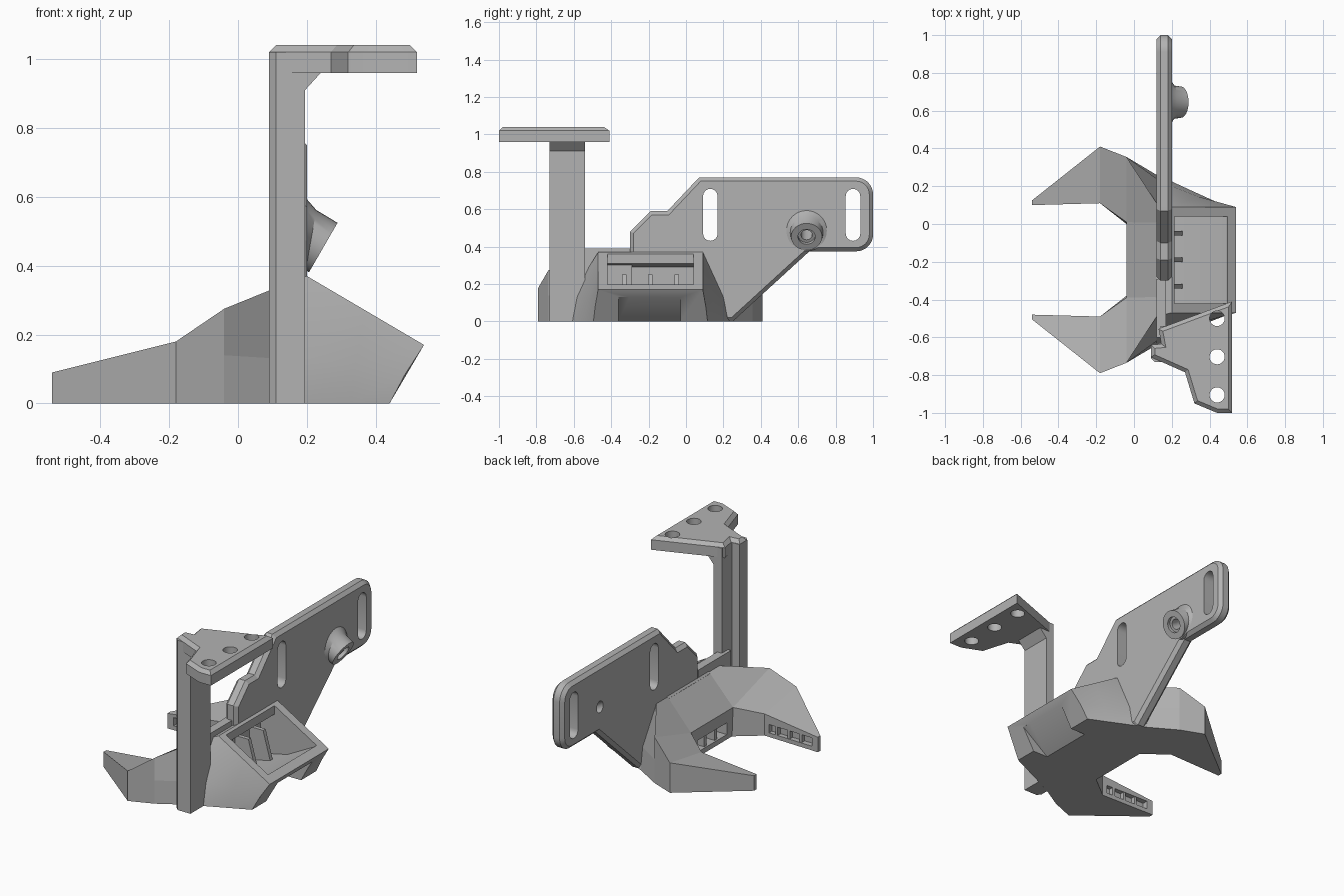
import bpy, bmesh, math
from mathutils import Vector, Matrix

if "Cube" in bpy.data.objects:
    bpy.data.objects.remove(bpy.data.objects["Cube"], do_unlink=True)

grey = bpy.data.materials.new("plain grey")
grey.use_nodes = True
grey.diffuse_color = (0.45, 0.45, 0.45, 1)
grey.node_tree.nodes["Principled BSDF"].inputs["Base Color"].default_value = grey.diffuse_color

MID = -0.19  # symmetry plane of the duct


def finish(name, bm):
    bmesh.ops.recalc_face_normals(bm, faces=bm.faces)
    mesh = bpy.data.meshes.new(name)
    bm.to_mesh(mesh)
    bm.free()
    mesh.materials.append(grey)
    obj = bpy.data.objects.new(name, mesh)
    bpy.context.collection.objects.link(obj)
    return obj


def loft(name, rings):
    """Skin matching rings of points and cap both ends."""
    bm = bmesh.new()
    rows = [[bm.verts.new(p) for p in ring] for ring in rings]
    n = len(rows[0])
    for a, b in zip(rows, rows[1:]):
        for i in range(n):
            j = (i + 1) % n
            bm.faces.new((a[i], a[j], b[j], b[i]))
    bm.faces.new(rows[0])
    bm.faces.new(rows[-1])
    return finish(name, bm)


def prism(name, outline, axis, lo, hi, chamfer=0, both=True):
    """Extrude a 2D outline along an axis, with optional chamfered rims."""
    def put(p, h):
        q = list(p)
        q.insert(axis, h)
        return q
    bm = bmesh.new()
    ends = [[bm.verts.new(put(p, h)) for p in outline] for h in (lo, hi)]
    caps = [bm.faces.new(e) for e in ends]
    for i in range(len(outline)):
        j = (i + 1) % len(outline)
        bm.faces.new((ends[0][i], ends[0][j], ends[1][j], ends[1][i]))
    if chamfer:
        bmesh.ops.recalc_face_normals(bm, faces=bm.faces)
        rims = [e for c in (caps if both else caps[1:]) for e in c.edges]
        bmesh.ops.bevel(bm, geom=rims, offset=chamfer, segments=1, affect='EDGES')
    return finish(name, bm)


def box(name, x, y, z):
    return prism(name, [(x[0], y[0]), (x[1], y[0]), (x[1], y[1]), (x[0], y[1])], 2, *z)


def arc(cx, cy, r, start, end, steps=8):
    angles = [math.radians(start + (end - start) * i / steps) for i in range(steps + 1)]
    return [(cx + r * math.cos(a), cy + r * math.sin(a)) for a in angles]


def cut(obj, cutter):
    cutter.hide_render = True
    mod = obj.modifiers.new("cut", 'BOOLEAN')
    mod.operation, mod.solver, mod.object = 'DIFFERENCE', 'EXACT', cutter
    bpy.context.view_layer.objects.active = obj
    bpy.ops.object.modifier_apply(modifier=mod.name)
    bpy.data.objects.remove(cutter, do_unlink=True)


def smooth(obj):
    bpy.ops.object.select_all(action='DESELECT')
    obj.select_set(True)
    bpy.context.view_layer.objects.active = obj
    bpy.ops.object.shade_smooth_by_angle(angle=math.radians(25))


# Upright mounting plate with rounded end and two slots
outline = [(-0.30, 0.31), (-0.30, 0.48), (-0.19, 0.59), (-0.10, 0.59), (0.07, 0.77)]
outline += arc(0.91, 0.68, 0.09, 90, 0) + arc(0.91, 0.465, 0.09, 0, -90)
outline += [(0.66, 0.375), (0.25, 0), (0.21, 0), (0.08, 0.31)]
plate = prism("mounting_plate", outline, 0, 0.12, 0.20, 0.02)
for y in (0.13, 0.893):
    slot = arc(y, 0.67, 0.039, 0, 180) + arc(y, 0.47, 0.039, 180, 360)
    cut(plate, prism("slot_cutter", slot, 0, 0, 0.4))

# Tilted, flared screw boss on the plate
tip = Vector((0.2475, 0.645, 0.4525))


def ring(center, r, tilt, n=32):
    turn = Matrix.Rotation(math.radians(tilt), 3, 'Y')
    return [Vector(center) + turn @ Vector((0, r * math.cos(t), r * math.sin(t)))
            for t in (2 * math.pi * i / n for i in range(n))]


boss = loft("screw_boss", [ring((0.17, 0.645, 0.49), 0.115, 0), ring((0.20, 0.645, 0.485), 0.108, 0),
                           ring((0.212, 0.645, 0.475), 0.088, 10), ring(tip, 0.083, 30)])
axis = Vector((0.866, 0, -0.5))


def bore(r, back):
    return loft("bore_cutter", [ring(tip - axis * back, r, 30), ring(tip + axis * 0.1, r, 30)])


cut(plate, bore(0.03, 0.3))
cut(boss, bore(0.03, 0.3))
cut(boss, bore(0.046, 0.02))
smooth(boss)
smooth(plate)

# Post with a stepped section, gusset and flat top bracket
prism("post", [(0.09, -0.71), (0.11, -0.73), (0.195, -0.73), (0.195, -0.54),
               (0.14, -0.54), (0.14, -0.635), (0.09, -0.635)], 2, 0, 1.02)
prism("post_gusset", [(0.18, 0.89), (0.195, 0.91), (0.245, 0.965), (0.18, 0.965)], 1, -0.73, -0.54)
bracket = prism("top_bracket", [(0.09, -0.705), (0.27, -0.785), (0.32, -0.95), (0.44, -1.0),
                                (0.52, -1.0), (0.52, -0.41), (0.13, -0.555), (0.145, -0.635),
                                (0.09, -0.64)], 2, 0.96, 1.04, 0.02, False)
for y in (-0.50, -0.703, -0.905):
    cut(bracket, prism("hole_cutter", arc(0.44, y, 0.04, 0, 345, 23), 2, 0.9, 1.1))
smooth(bracket)
box("post_web", (0.12, 0.17), (-0.60, -0.29), (0.15, 0.39))


# Duct body: sections run from the bridge to the slanted inlet
def full(section):
    right = [(x, MID - w, z) for x, w, z in section]
    left = [(x, MID + w, z) for x, w, z in reversed(section)]
    return right + left


body = loft("duct_body", [
    full([(0.11, 0.455, 0), (0.11, 0.43, 0.13), (0.11, 0.30, 0.335)]),
    full([(0.20, 0.415, 0), (0.20, 0.39, 0.13), (0.20, 0.28, 0.37)]),
    full([(0.33, 0.355, 0), (0.34, 0.335, 0.11), (0.37, 0.28, 0.27)]),
    full([(0.44, 0.305, 0), (0.485, 0.295, 0.085), (0.54, 0.28, 0.17)])])
cut(body, prism("inlet_cutter", [(0.215, 0.46), (0.215, 0.31), (0.115, 0.29), (0.115, 0.05),
                                 (0.30, 0.09), (0.49, 0.19), (0.57, 0.33)], 1, -0.42, 0.04))
cut(body, prism("underside_cutter", [(0.6, 0.13), (0.515, 0.13), (0.34, 0),
                                     (0.34, -0.05), (0.6, -0.05)], 1, -0.36, -0.03))
smooth(body)
for y in (-0.33, -0.19, -0.05):
    prism("inlet_vane", [(0.11, 0.05), (0.26, 0.07), (0.21, 0.25), (0.11, 0.25)], 1, y - 0.012, y + 0.012)

# Bridge between the two arms, with an outlet facing inward
bridge = prism("bridge", [(-0.04, 0), (-0.04, 0.17), (0.12, 0.345), (0.12, 0)], 1, MID - 0.2, MID + 0.2)
cut(bridge, box("outlet_cutter", (-0.1, 0.03), (-0.33, -0.05), (0.03, 0.10)))
for y in (-0.24, -0.14):
    box("bridge_rib", (-0.03, 0.04), (y - 0.01, y + 0.01), (0.025, 0.105))

# Two mirrored arms with inward air outlets
sections = [
    (-0.54, [(0.315, 0), (0.315, 0.05), (0.315, 0.09), (0.29, 0.09), (0.29, 0)]),
    (-0.18, [(0.60, 0), (0.60, 0.10), (0.60, 0.18), (0.30, 0.13), (0.30, 0)]),
    (-0.04, [(0.545, 0), (0.545, 0.14), (0.545, 0.275), (0.20, 0.17), (0.19, 0)]),
    (0.12, [(0.45, 0), (0.43, 0.13), (0.30, 0.34), (0.18, 0.34), (0.18, 0)])]
for side, s in (("left", 1), ("right", -1)):
    arm = loft(side + "_arm", [[(x, MID + s * w, z) for w, z in sec] for x, sec in sections])
    cut(arm, box("outlet_cutter", (-0.50, -0.21), sorted((MID + s * 0.25, MID + s * 0.325)), (0.025, 0.075)))
    for x in (-0.42, -0.34, -0.26):
        box(side + "_arm_rib", (x - 0.008, x + 0.008),
            sorted((MID + s * 0.298, MID + s * 0.33)), (0.02, 0.08))
